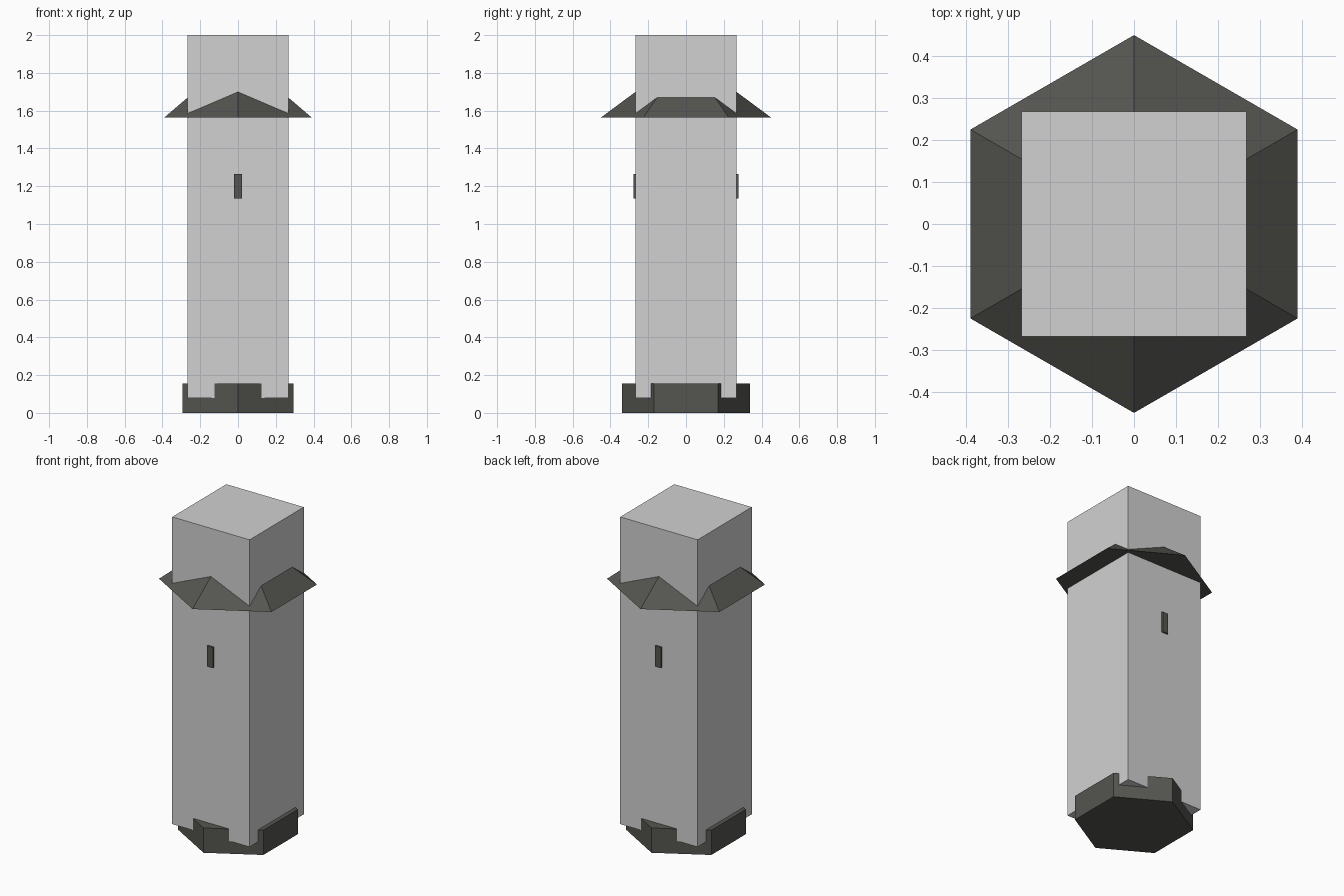
import bpy
import math

# Remove the default cube
cube = bpy.data.objects.get("Cube")
if cube:
    bpy.data.objects.remove(cube, do_unlink=True)


def make_material(name, rgb):
    mat = bpy.data.materials.new(name)
    mat.use_nodes = True
    colour = (*rgb, 1.0)
    mat.diffuse_color = colour
    mat.node_tree.nodes["Principled BSDF"].inputs["Base Color"].default_value = colour
    return mat


pale_grey = make_material("pale grey stone", (0.64, 0.64, 0.64))
dark_grey = make_material("dark warm grey", (0.09, 0.09, 0.08))


def finish(name, mat):
    obj = bpy.context.object
    obj.name = name
    obj.data.name = name
    obj.data.materials.append(mat)
    return obj


def add_box(name, size, centre, mat):
    bpy.ops.mesh.primitive_cube_add(size=1, location=centre)
    obj = finish(name, mat)
    obj.scale = size
    bpy.ops.object.transform_apply(location=False, rotation=False, scale=True)
    return obj


def add_hexagon(name, bottom_radius, top_radius, bottom, top, mat):
    # Corners point to the front and back
    bpy.ops.mesh.primitive_cone_add(
        vertices=6, radius1=bottom_radius, radius2=top_radius, depth=top - bottom,
        location=(0, 0, (bottom + top) / 2), rotation=(0, 0, 0))
    obj = finish(name, mat)
    first = obj.data.vertices[0].co
    turn = math.pi / 2 - math.atan2(first.y, first.x)
    obj.rotation_euler.z = turn
    bpy.ops.object.transform_apply(location=False, rotation=True, scale=False)
    return obj


WIDTH = 0.535
SHAFT_BOTTOM, SHAFT_TOP = 0.08, 2.0

# Square shaft, its corners overhanging the hexagonal plinth
add_box("tower_shaft", (WIDTH, WIDTH, SHAFT_TOP - SHAFT_BOTTOM),
        (0, 0, (SHAFT_BOTTOM + SHAFT_TOP) / 2), pale_grey)

# Hexagonal plinth
add_hexagon("plinth", 0.34, 0.34, 0, 0.155, dark_grey)

# Hexagonal roof skirt
add_hexagon("roof_skirt", 0.449, 0, 1.565, 1.897, dark_grey)

# Slit windows
for name, side in (("front_window", -1), ("back_window", 1)):
    add_box(name, (0.04, 0.02, 0.13), (0, side * WIDTH / 2, 1.2), dark_grey)
